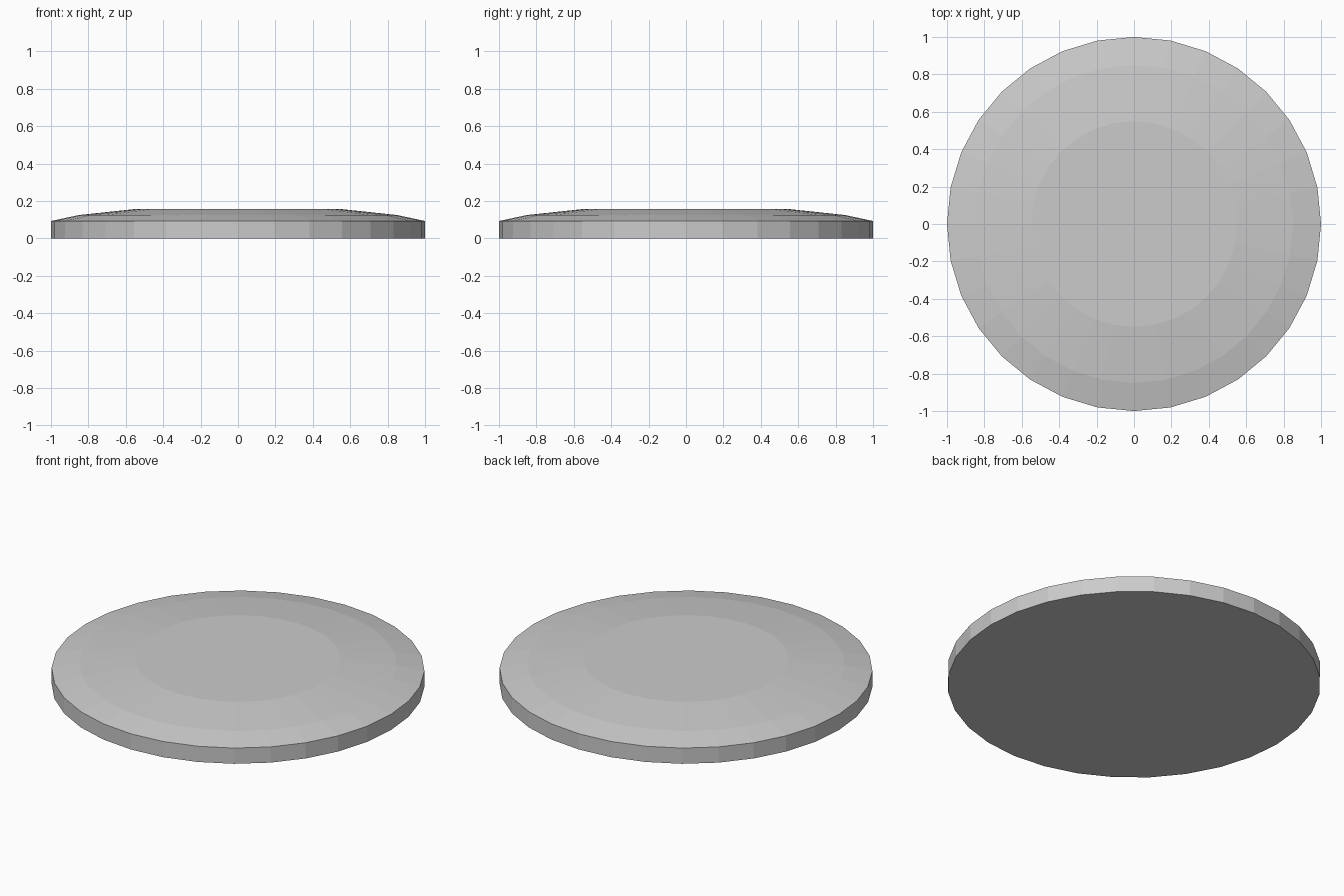
import bpy, bmesh, math

if "Cube" in bpy.data.objects:
    bpy.data.objects.remove(bpy.data.objects["Cube"])

SIDES = 32
# radius, height from the base edge up to the flat centre
PROFILE = [(1.0, 0.0), (1.0, 0.093), (0.85, 0.125), (0.55, 0.157)]


def lathe(name, profile, sides):
    bm = bmesh.new()
    rings = [[bm.verts.new((r * math.cos(2 * math.pi * i / sides),
                            r * math.sin(2 * math.pi * i / sides), z))
              for i in range(sides)] for r, z in profile]
    for low, high in zip(rings, rings[1:]):
        for i in range(sides):
            j = (i + 1) % sides
            bm.faces.new((low[i], low[j], high[j], high[i]))
    # flat underside and flat top
    bm.faces.new(rings[0][::-1])
    bm.faces.new(rings[-1])
    mesh = bpy.data.meshes.new(name)
    bm.to_mesh(mesh)
    bm.free()
    obj = bpy.data.objects.new(name, mesh)
    bpy.context.collection.objects.link(obj)
    return obj


# Low domed disc with flat faces
lathe("domed_disc", PROFILE, SIDES)
